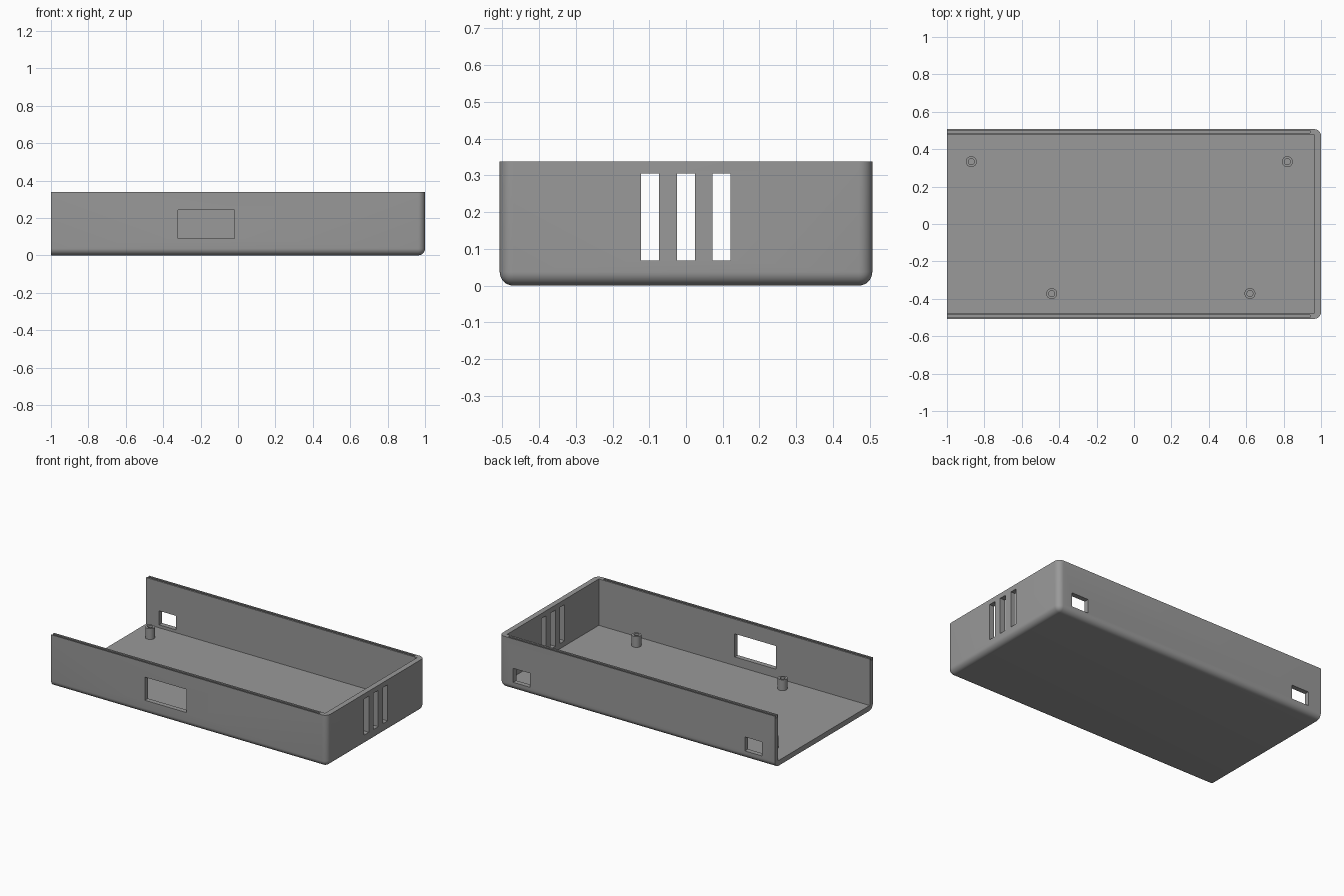
import bpy, bmesh, math
from mathutils import Vector

if "Cube" in bpy.data.objects:
    bpy.data.objects.remove(bpy.data.objects["Cube"])

W, H, T, R = 0.507, 0.338, 0.032, 0.037   # half width, height, wall, edge radius

grey = bpy.data.materials.new("grey plastic")
grey.diffuse_color = (0.32, 0.32, 0.32, 1)
grey.use_nodes = True
grey.node_tree.nodes["Principled BSDF"].inputs["Base Color"].default_value = grey.diffuse_color


def add_box(bm, x0, x1, y0, y1, z0, z1):
    vs = bmesh.ops.create_cube(bm, size=1)["verts"]
    for v in vs:
        v.co = Vector((x1 if v.co.x > 0 else x0,
                       y1 if v.co.y > 0 else y0,
                       z1 if v.co.z > 0 else z0))


def make_object(name, bm):
    bmesh.ops.recalc_face_normals(bm, faces=bm.faces)
    me = bpy.data.meshes.new(name)
    bm.to_mesh(me)
    bm.free()
    ob = bpy.data.objects.new(name, me)
    me.materials.append(grey)
    bpy.context.collection.objects.link(ob)
    return ob


def select(ob):
    bpy.ops.object.select_all(action='DESELECT')
    ob.select_set(True)
    bpy.context.view_layer.objects.active = ob


def cut(ob, boxes):
    """Subtract a list of boxes, one at a time."""
    select(ob)
    for b in boxes:
        bm = bmesh.new()
        add_box(bm, *b)
        cutter = make_object("cutter", bm)
        cutter.hide_render = True
        mod = ob.modifiers.new("cut", 'BOOLEAN')
        mod.operation, mod.solver, mod.object = 'DIFFERENCE', 'EXACT', cutter
        bpy.ops.object.modifier_apply(modifier=mod.name)
        bpy.data.objects.remove(cutter)


# Tray body: rounded everywhere except the rim and the open end
bm = bmesh.new()
add_box(bm, -1, 1, -W, W, 0, H)
round_edges = []
for e in bm.edges:
    a, b = (v.co for v in e.verts)
    at_open_end = a.x < 0 and b.x < 0
    at_rim = a.z > 0.1 and b.z > 0.1
    if not at_open_end and not at_rim:
        round_edges.append(e)
bmesh.ops.bevel(bm, geom=round_edges, offset=R, segments=8, profile=0.5,
                affect='EDGES')
tray = make_object("tray", bm)

cuts = [(-1.2, 0.965, -W + T, W - T, 0.034, 0.6)]              # cavity
cuts.append((-0.32, -0.02, -0.6, -0.4, 0.09, 0.242))           # front port
for x in (-0.905, 0.775):                                      # back ports
    cuts.append((x, x + 0.123, 0.4, 0.6, 0.053, 0.145))
for y in (-0.122, -0.025, 0.072):                              # end vents
    cuts.append((0.9, 1.1, y, y + 0.049, 0.068, 0.305))
for y in (-0.493, 0.493):                                      # rim grooves
    cuts.append((-1.2, 0.94, y - 0.006, y + 0.006, H - 0.016, 0.6))
cut(tray, cuts)
select(tray)
bpy.ops.object.shade_smooth_by_angle(angle=math.radians(30))


# Hollow screw posts standing on the floor
def post(name, x, y, n=32):
    profile = [(0.029, 0.03), (0.029, 0.105), (0.016, 0.105), (0.016, 0.036)]
    bm = bmesh.new()
    rings = [[bm.verts.new((x + r * math.cos(2 * math.pi * i / n),
                            y + r * math.sin(2 * math.pi * i / n), z))
              for i in range(n)] for r, z in profile]
    for a, b in zip(rings, rings[1:]):
        for i in range(n):
            j = (i + 1) % n
            bm.faces.new((a[i], a[j], b[j], b[i]))
    bm.faces.new(rings[-1])
    bm.faces.new(rings[0][::-1])
    select(make_object(name, bm))
    bpy.ops.object.shade_smooth_by_angle(angle=math.radians(30))


for k, (x, y) in enumerate([(-0.87, 0.333), (0.82, 0.333),
                            (-0.44, -0.372), (0.62, -0.372)]):
    post(f"screw_post_{k + 1}", x, y)
